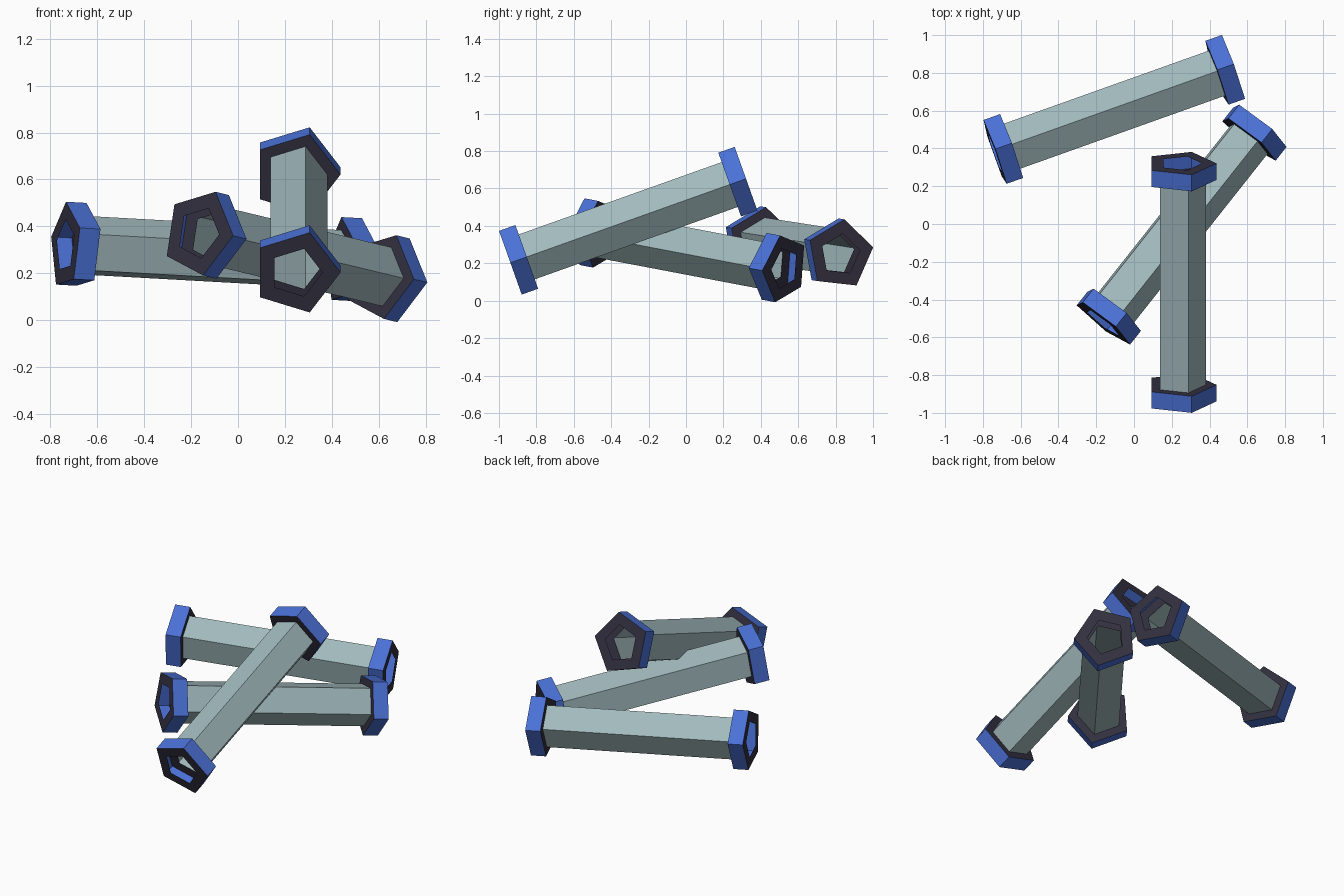
import bpy, math
from mathutils import Matrix, Vector

if "Cube" in bpy.data.objects:
    bpy.data.objects.remove(bpy.data.objects["Cube"])

SIDES = 5
R_FLANGE, R_TUBE, R_HOLE, FLANGE_W = 0.19, 0.134, 0.113, 0.093


def material(name, rgb):
    m = bpy.data.materials.new(name)
    m.diffuse_color = (*rgb, 1)
    m.use_nodes = True
    m.node_tree.nodes["Principled BSDF"].inputs["Base Color"].default_value = m.diffuse_color
    return m


BLUE = material("blue_rim", (0.07, 0.165, 0.68))
DARK = material("dark_face", (0.034, 0.030, 0.052))
GREY = material("grey_green_tube", (0.36, 0.49, 0.51))


def sweep(name, profile, mats, twist, matrix):
    """Turn (radius, z) profile points into a five-sided shell; one material per profile band."""
    verts, faces, index = [], [], []
    for r, z in profile:
        for i in range(SIDES):
            a = twist + 2 * math.pi * i / SIDES
            verts.append((r * math.cos(a), r * math.sin(a), z))
    for k in range(len(profile) - 1):
        for i in range(SIDES):
            j = (i + 1) % SIDES
            a, b = k * SIDES, (k + 1) * SIDES
            faces.append((a + i, b + i, b + j, a + j))
            index.append(k)
    me = bpy.data.meshes.new(name)
    me.from_pydata(verts, [], faces)
    slots = list(dict.fromkeys(mats))
    for m in slots:
        me.materials.append(m)
    for p, k in zip(me.polygons, index):
        p.material_index = slots.index(mats[k])
    ob = bpy.data.objects.new(name, me)
    ob.matrix_world = matrix
    bpy.context.collection.objects.link(ob)
    return ob


def pipe(name, start, end, twist_deg):
    start, end = Vector(start), Vector(end)
    length = (end - start).length
    d = (end - start).normalized()
    u = d.cross(Vector((0, 0, 1))).normalized()
    v = u.cross(d)
    rot = Matrix((u, v, -d)).transposed().to_4x4()
    mat = Matrix.Translation(start) @ rot
    t = math.radians(twist_deg)
    # open tube between the flanges
    sweep(name + "_tube", [(R_TUBE, -FLANGE_W), (R_TUBE, FLANGE_W - length)], [GREY], t, mat)
    # hollow flanges: dark ring, blue rim, dark ring
    for label, z in (("start", 0), ("end", FLANGE_W - length)):
        sweep(f"{name}_{label}_flange",
              [(R_HOLE, z), (R_FLANGE, z), (R_FLANGE, z - FLANGE_W), (R_HOLE, z - FLANGE_W)],
              [DARK, BLUE, DARK], t, mat)


# three pipes piled on each other
pipe("leaning_pipe", (0.247, -0.939, 0.203), (0.247, 0.321, 0.652), 0)
pipe("middle_pipe", (-0.168, -0.519, 0.373), (0.66, 0.527, 0.174), -4)
pipe("back_pipe", (0.526, 0.825, 0.246), (-0.736, 0.375, 0.316), 12)
